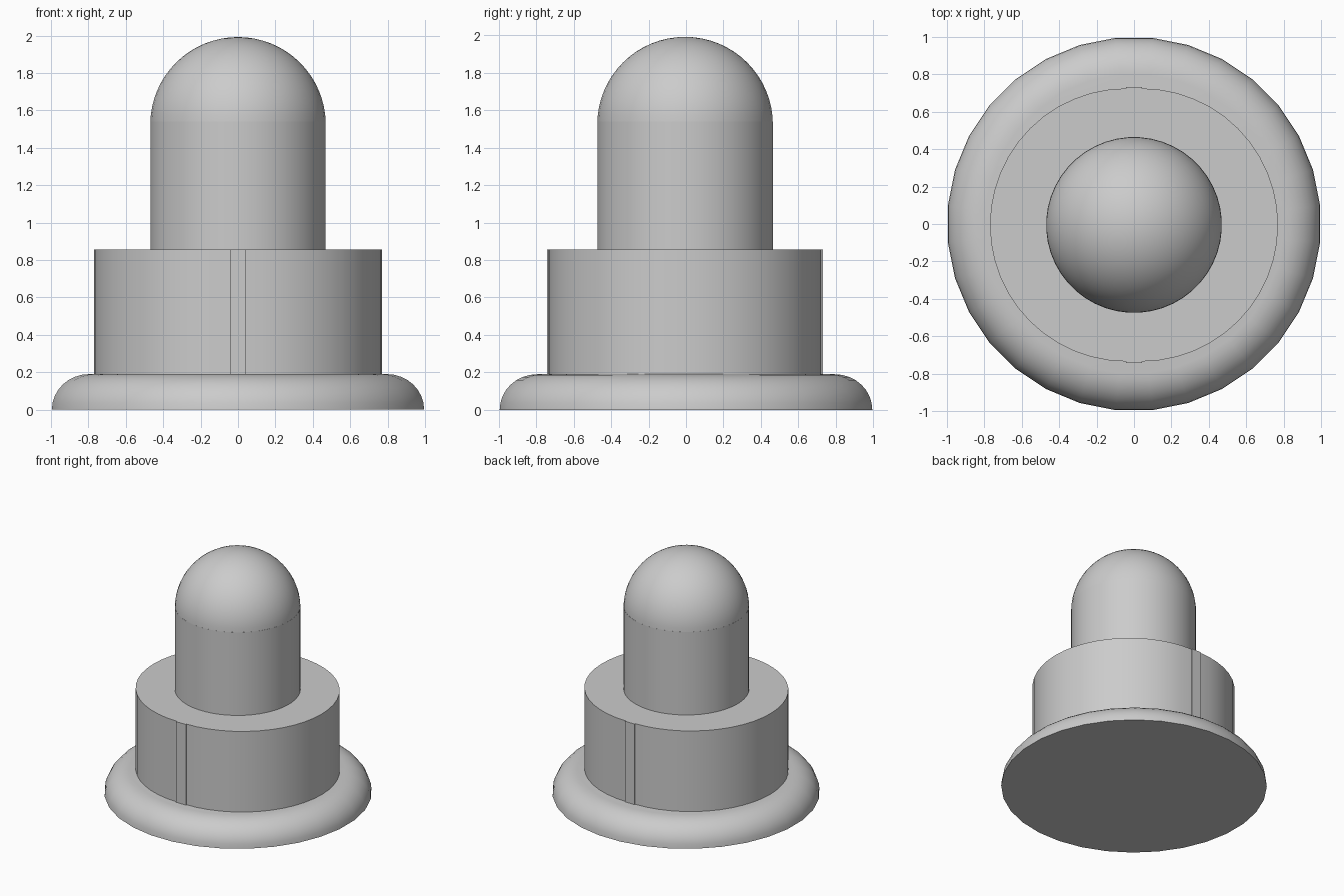
import bpy
import bmesh
from math import pi, sin, cos, radians

cube = bpy.data.objects.get("Cube")
if cube:
    bpy.data.objects.remove(cube, do_unlink=True)

grey = bpy.data.materials.new("plain_grey")
grey.use_nodes = True
colour = (0.6, 0.6, 0.6, 1)
grey.diffuse_color = colour
grey.node_tree.nodes["Principled BSDF"].inputs["Base Color"].default_value = colour


def finish(name, bm, y=0):
    """Turn a bmesh into a named, smooth shaded grey object."""
    bmesh.ops.recalc_face_normals(bm, faces=bm.faces)
    mesh = bpy.data.meshes.new(name)
    bm.to_mesh(mesh)
    bm.free()
    mesh.materials.append(grey)
    obj = bpy.data.objects.new(name, mesh)
    bpy.context.collection.objects.link(obj)
    obj.location.y = y
    bpy.ops.object.select_all(action='DESELECT')
    obj.select_set(True)
    bpy.context.view_layer.objects.active = obj
    bpy.ops.object.shade_smooth_by_angle(angle=radians(35))
    return obj


def lathe(name, profile, sides, y=0):
    """Spin a (radius, height) profile about z; radius 0 ends become poles."""
    bm = bmesh.new()
    verts = [bm.verts.new((r * cos(pi / sides), r * sin(pi / sides), z))
             for r, z in profile]
    edges = [bm.edges.new(pair) for pair in zip(verts, verts[1:])]
    bmesh.ops.spin(bm, geom=verts + edges, cent=(0, 0, 0), axis=(0, 0, 1),
                   angle=2 * pi, steps=sides)
    bmesh.ops.remove_doubles(bm, verts=bm.verts, dist=0.0001)
    return finish(name, bm, y)


def prism(name, outline, bottom, top, y=0):
    """Extrude an xy outline upward."""
    bm = bmesh.new()
    face = bm.faces.new([bm.verts.new((px, py, bottom)) for px, py in outline])
    new = bmesh.ops.extrude_face_region(bm, geom=[face], use_keep_orig=True)
    bmesh.ops.translate(bm, vec=(0, 0, top - bottom),
                        verts=[v for v in new["geom"] if isinstance(v, bmesh.types.BMVert)])
    return finish(name, bm, y)


# Rounded foot
arc = [pi / 2 * i / 8 for i in range(9)]
lathe("rounded_base", [(0, 0)] + [(0.8 + 0.2 * cos(a), 0.19 * sin(a)) for a in arc]
      + [(0, 0.19)], 32)

# Split drum: two half cylinders with a narrow filler block between them
for name, side in (("drum_left", 1), ("drum_right", -1)):
    half = [(side * (0.04 + 0.73 * cos(a)), 0.73 * sin(a))
            for a in (pi * (i / 24 - 0.5) for i in range(25))]
    prism(name, half, 0.185, 0.855, -0.005)
prism("drum_filler", [(-0.044, -0.738), (0.044, -0.738), (0.044, 0.738), (-0.044, 0.738)],
      0.185, 0.855, -0.005)

# Post and domed cap
lathe("post", [(0, 0.85), (0.47, 0.85), (0.47, 1.54), (0, 1.54)], 48, -0.005)
rings = [pi / 2 * i / 16 for i in range(16)]
lathe("dome", [(0, 1.525)] + [(0.47 * cos(a), 1.525 + 0.467 * sin(a)) for a in rings]
      + [(0, 1.992)], 48, -0.005)
